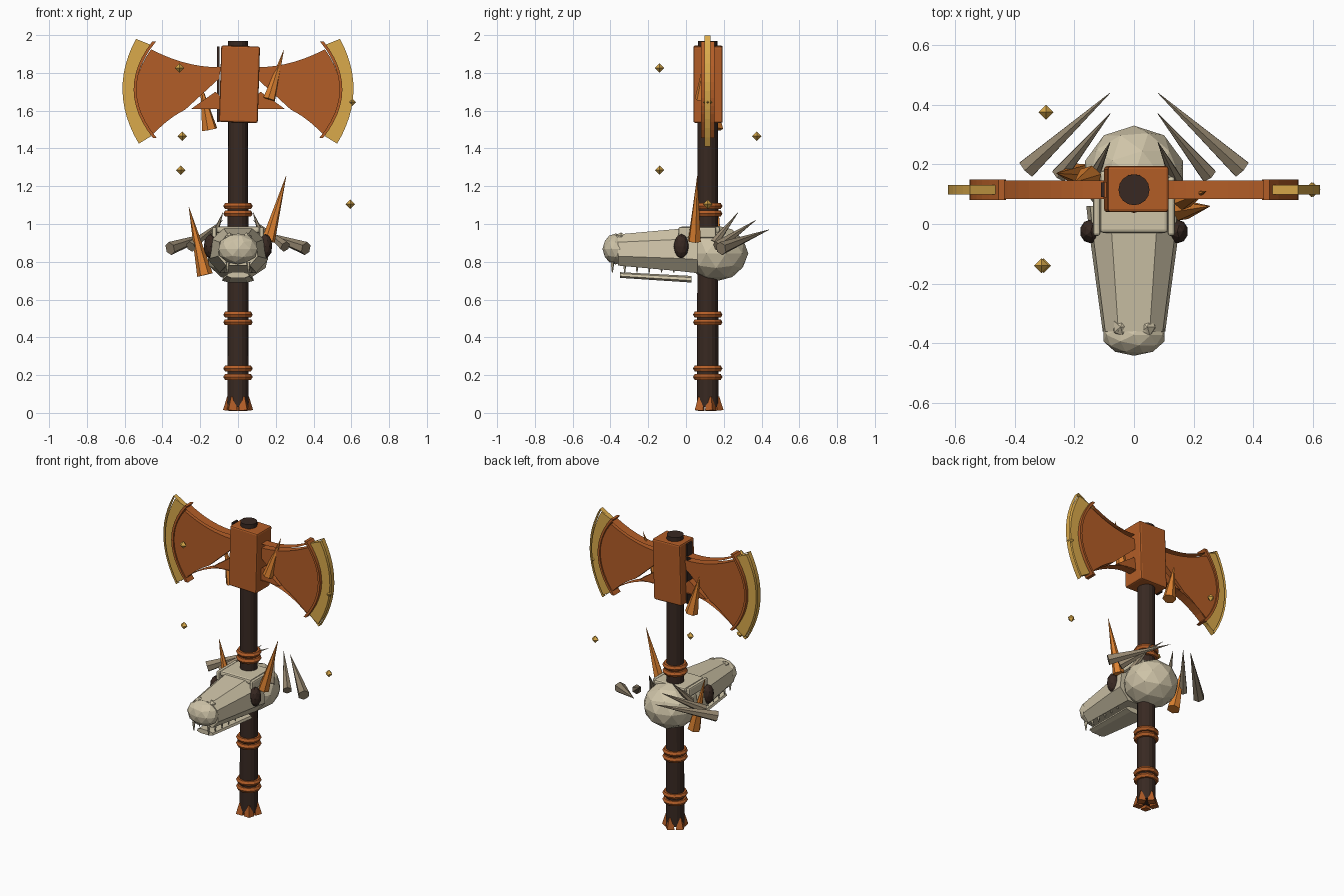
import bpy, bmesh, math
from mathutils import Vector, Matrix

if "Cube" in bpy.data.objects:
    bpy.data.objects.remove(bpy.data.objects["Cube"])

CY = 0.115  # handle axis in y


def mat(name, rgb):
    m = bpy.data.materials.new(name)
    m.diffuse_color = (*rgb, 1)
    m.use_nodes = True
    m.node_tree.nodes["Principled BSDF"].inputs["Base Color"].default_value = m.diffuse_color
    return m


WOOD = mat("dark_wood", (0.04, 0.022, 0.016))
RUST = mat("rust", (0.45, 0.11, 0.02))
AMBER = mat("amber", (0.72, 0.22, 0.03))
GOLD = mat("gold", (0.7, 0.4, 0.07))
BONE = mat("bone", (0.62, 0.55, 0.39))
HORN = mat("horn", (0.3, 0.24, 0.16))


def finish(bm, name, m):
    me = bpy.data.meshes.new(name)
    bmesh.ops.recalc_face_normals(bm, faces=bm.faces)
    bm.to_mesh(me)
    bm.free()
    ob = bpy.data.objects.new(name, me)
    bpy.context.collection.objects.link(ob)
    me.materials.append(m)
    return ob


def cone(name, a, b, r1, r2, m, sides=6):
    """Tapered solid from point a to point b."""
    a, b = Vector(a), Vector(b)
    d = b - a
    rot = d.to_track_quat('Z', 'Y').to_matrix().to_4x4()
    bm = bmesh.new()
    bmesh.ops.create_cone(bm, cap_ends=True, segments=sides, radius1=r1, radius2=r2,
                          depth=d.length, matrix=Matrix.Translation((a + b) / 2) @ rot)
    return finish(bm, name, m)


def ball(name, loc, size, m, sub=2):
    bm = bmesh.new()
    bmesh.ops.create_icosphere(bm, subdivisions=sub, radius=1,
                               matrix=Matrix.LocRotScale(Vector(loc), None, Vector(size)))
    return finish(bm, name, m)


def box(name, loc, size, m, bevel=0.0, rot=0.0):
    bm = bmesh.new()
    bmesh.ops.create_cube(bm, size=1, matrix=Matrix.Translation(loc) @ Matrix.Rotation(rot, 4, 'Y')
                          @ Matrix.Diagonal((*size, 1)))
    if bevel:
        bmesh.ops.bevel(bm, geom=bm.edges[:], offset=bevel, segments=2, affect='EDGES', profile=0.5)
    return finish(bm, name, m)


def plate(name, pts, half, m, s=1):
    """Profile in xz extruded through y."""
    bm = bmesh.new()
    f = bm.faces.new([bm.verts.new((s * x, CY - half, z)) for x, z in pts])
    g = bmesh.ops.extrude_face_region(bm, geom=[f])['geom']
    bmesh.ops.translate(bm, vec=(0, 2 * half, 0), verts=[v for v in g if isinstance(v, bmesh.types.BMVert)])
    return finish(bm, name, m)


def ribbon(name, pts, half, m, s=1):
    """Open strip following an xz path."""
    bm = bmesh.new()
    rows = [[bm.verts.new((s * x, CY + k * half, z)) for k in (-1, 1)] for x, z in pts]
    for p, q in zip(rows, rows[1:]):
        bm.faces.new((p[0], q[0], q[1], p[1]))
    return finish(bm, name, m)


def loft(name, rings, m):
    """Skin equal-sized rings of points and cap both ends."""
    bm = bmesh.new()
    vs = [[bm.verts.new(p) for p in r] for r in rings]
    n = len(vs[0])
    for p, q in zip(vs, vs[1:]):
        for i in range(n):
            bm.faces.new((p[i], p[(i + 1) % n], q[(i + 1) % n], q[i]))
    bm.faces.new(vs[0])
    bm.faces.new(vs[-1])
    return finish(bm, name, m)


def arc(p, q, bulge, n=10):
    """Quadratic curve between two xz points with a midpoint offset in (x, z)."""
    out = []
    for i in range(n + 1):
        t = i / n
        k = 4 * t * (1 - t)
        out.append((p[0] + (q[0] - p[0]) * t + bulge[0] * k, p[1] + (q[1] - p[1]) * t + bulge[1] * k))
    return out


# Handle with wrapped rings
h = cone("handle", (0, CY, 0.03), (0, CY, 1.97), 0.057, 0.052, WOOD, 16)
for z in (0.19, 0.235, 0.48, 0.52, 1.055, 1.095):
    bpy.ops.mesh.primitive_torus_add(location=(0, CY, z), major_radius=0.06, minor_radius=0.018,
                                     major_segments=12, minor_segments=6)
    bpy.context.object.name = "grip_ring"
    bpy.context.object.data.materials.append(RUST)

# Pommel shards
for i in range(5):
    a = math.tau * i / 5 + 0.3
    c, s = math.cos(a), math.sin(a)
    cone("pommel_shard", (0.052 * c, CY + 0.052 * s, 0.012), (0.045 * c, CY + 0.045 * s, 0.085),
         0.032, 0.016, RUST, 4)

# Axe socket block
box("axe_socket", (0.008, CY + 0.002, 1.74), (0.205, 0.155, 0.405), RUST, 0.01, 0.03)
box("socket_side_strip", (-0.105, CY, 1.74), (0.012, 0.05, 0.4), WOOD)

# Twin blades
for s in (-1, 1):
    top = arc((0.09, 1.83), (0.46, 1.925), (0, -0.025))
    edge = arc((0.46, 1.925), (0.45, 1.475), (0.085, 0))
    low = arc((0.45, 1.475), (0.28, 1.605), (0, 0.012), 5)
    plate("blade", top + edge[1:] + low[1:] + [(0.1, 1.77)], 0.026, RUST, s)
    plate("blade_root", [(0.09, 1.67), (0.12, 1.7), (0.25, 1.608), (0.09, 1.61)], 0.026, RUST, s)
    ribbon("blade_top_trim", arc((0.1, 1.86), (0.46, 1.95), (0, -0.03)), 0.031, RUST, s)
    ribbon("blade_bottom_trim", arc((0.1, 1.615), (0.46, 1.475), (0, 0.04)), 0.031, RUST, s)
    outer = arc((0.54, 1.98), (0.525, 1.425), (0.079, 0), 12)
    inner = arc((0.46, 1.465), (0.465, 1.95), (0.07, 0), 12)
    plate("cutting_edge", outer + inner, 0.014, GOLD, s)
    rim = arc((0.55, 1.998), (0.53, 1.41), (0.084, 0), 12)
    ribbon("edge_rim", [(0.43, 1.93)] + rim + [(0.43, 1.5)], 0.016, GOLD, s)
    band = arc((0.435, 1.965), (0.43, 1.455), (0.105, 0), 12)
    back = arc((0.45, 1.455), (0.455, 1.965), (0.1, 0), 12)
    plate("edge_band", band + back, 0.035, RUST, s)

# Skull: cranium, snout, nose, brow
ball("cranium", (0, 0.16, 0.845), (0.172, 0.17, 0.148), BONE)


def section(y, w, zl, zh):
    zm, zr = zl + (zh - zl) * 0.3, zl + (zh - zl) * 0.75
    half = [(w * 0.6, zl), (w, zm), (w * 0.92, zr), (w * 0.5, zh)]
    return [(x, y, z) for x, z in half] + [(-x, y, z) for x, z in reversed(half)]


loft("snout", [section(0.06, 0.16, 0.74, 0.98), section(-0.03, 0.15, 0.75, 0.975),
               section(-0.36, 0.105, 0.78, 0.945)], BONE)
ball("nose", (0, -0.372, 0.868), (0.108, 0.07, 0.082), BONE, 2)
box("brow_plate", (0, 0.075, 0.97), (0.23, 0.21, 0.035), BONE, 0.012)
loft("lower_jaw", [section(0.03, 0.085, 0.69, 0.725), section(-0.35, 0.06, 0.715, 0.745)], BONE)

for s in (-1, 1):
    ball("eye_socket", (s * 0.145, -0.025, 0.882), (0.037, 0.04, 0.065), WOOD)
    box("brow_ridge", (s * 0.125, 0.06, 0.955), (0.025, 0.2, 0.06), BONE, 0.01)
    ball("nostril_ridge", (s * 0.045, -0.345, 0.925), (0.03, 0.035, 0.03), BONE, 1)
    for i in range(6):
        y = -0.39 + 0.065 * i
        cone("tooth", (s * (0.055 + 0.004 * i), y, 0.8), (s * (0.055 + 0.004 * i), y, 0.742),
             0.011, 0.003, BONE, 5)
    # Backward horns
    for base, tip, r in (((0.36, 0.185, 0.87), (0.08, 0.44, 0.97), 0.036),
                         ((0.25, 0.165, 0.88), (0.08, 0.37, 1.02), 0.03),
                         ((0.14, 0.15, 0.9), (0.08, 0.275, 1.06), 0.024)):
        cone("horn", (s * base[0], *base[1:]), (s * tip[0], *tip[1:]), r, 0.001, HORN)

# Amber crystal spikes
for base, tip, r in (((-0.175, 0.165, 0.73), (-0.26, 0.17, 1.09), 0.042),
                     ((0.16, 0.045, 0.91), (0.255, 0.06, 1.255), 0.036),
                     ((-0.15, 0.155, 1.5), (-0.2, 0.14, 1.75), 0.042),
                     ((0.165, 0.08, 1.66), (0.242, 0.11, 1.92), 0.034)):
    cone("crystal_spike", base, tip, r, 0.001, AMBER)

# Floating gems
for p in ((-0.31, -0.14, 1.825), (-0.295, 0.375, 1.465), (-0.303, -0.14, 1.285),
          (0.595, CY, 1.105), (0.6, CY, 1.645)):
    bm = bmesh.new()
    ring = [bm.verts.new((p[0] + 0.025 * math.cos(a), p[1] + 0.025 * math.sin(a), p[2]))
            for a in (0, math.pi / 2, math.pi, 1.5 * math.pi)]
    for dz in (-0.025, 0.025):
        v = bm.verts.new((p[0], p[1], p[2] + dz))
        for i in range(4):
            bm.faces.new((ring[i], ring[(i + 1) % 4], v))
    finish(bm, "floating_gem", GOLD)
